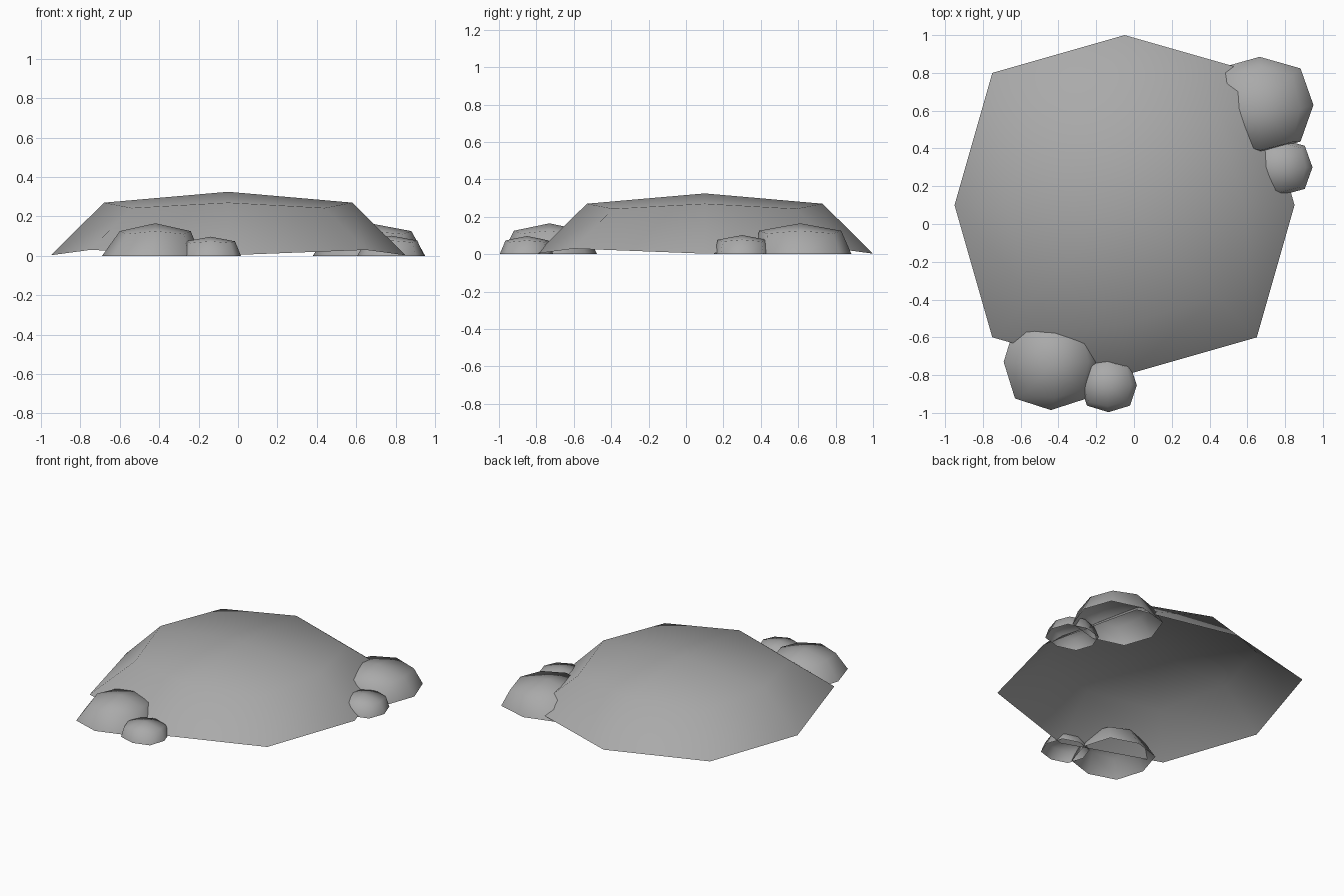
import bpy
import bmesh
from math import radians

cube = bpy.data.objects.get("Cube")
if cube:
    bpy.data.objects.remove(cube, do_unlink=True)

stone = bpy.data.materials.new("stone grey")
stone.use_nodes = True
grey = (0.4, 0.4, 0.4, 1)
stone.diffuse_color = grey
stone.node_tree.nodes["Principled BSDF"].inputs["Base Color"].default_value = grey

# Eight compass directions, counter-clockwise from +x
COMPASS = [(1, 0), (1, 1), (0, 1), (-1, 1), (-1, 0), (-1, -1), (0, -1), (1, -1)]


def ring(bm, centre, side, corner, z_side, z_corner):
    """Ring whose four sides and four corners have their own reach and height."""
    verts = []
    for i, (dx, dy) in enumerate(COMPASS):
        reach, z = (corner, z_corner) if i % 2 else (side, z_side)
        verts.append(bm.verts.new((centre[0] + dx * reach[0],
                                   centre[1] + dy * reach[1], z)))
    return verts


def dome(name, apex, lower, upper):
    """Open-bottomed faceted dome from two rings and an apex."""
    bm = bmesh.new()
    low, high = ring(bm, *lower), ring(bm, *upper)
    top = bm.verts.new(apex)
    for i in range(8):
        j = (i + 1) % 8
        bm.faces.new((low[i], low[j], high[j], high[i]))
        bm.faces.new((high[i], high[j], top))
    mesh = bpy.data.meshes.new(name)
    bm.to_mesh(mesh)
    bm.free()
    mesh.materials.append(stone)
    obj = bpy.data.objects.new(name, mesh)
    bpy.context.collection.objects.link(obj)
    bpy.ops.object.select_all(action="DESELECT")
    obj.select_set(True)
    bpy.context.view_layer.objects.active = obj
    bpy.ops.object.shade_smooth_by_angle(angle=radians(80))
    return obj


# Broad mound with a shallow crown
C = (-0.05, 0.1)
dome("mound", (*C, 0.325),
     (C, (0.9, 0.9), (0.7, 0.7), 0.003, 0.03),
     (C, (0.63, 0.63), (0.49, 0.49), 0.27, 0.243))


# Rocks: name, centre, base reach, shoulder centre, shoulder reach, height
ROCKS = [
    ("front_large_rock", (-0.44, -0.73), (0.25, 0.255), (-0.42, -0.73), (0.18, 0.19), 0.165),
    ("front_small_rock", (-0.135, -0.853), (0.15, 0.143), (-0.14, -0.85), (0.125, 0.115), 0.097),
    ("back_large_rock", (0.665, 0.63), (0.285, 0.255), (0.67, 0.61), (0.21, 0.22), 0.165),
    ("back_small_rock", (0.775, 0.3), (0.17, 0.15), (0.78, 0.3), (0.13, 0.13), 0.102),
]
for name, c, base, sc, shoulder, h in ROCKS:
    dome(name, (*sc, h),
         (c, base, [r * 0.76 for r in base], 0.0, 0.0),
         (sc, shoulder, [r * 0.8 for r in shoulder], h * 0.76, h * 0.67))
